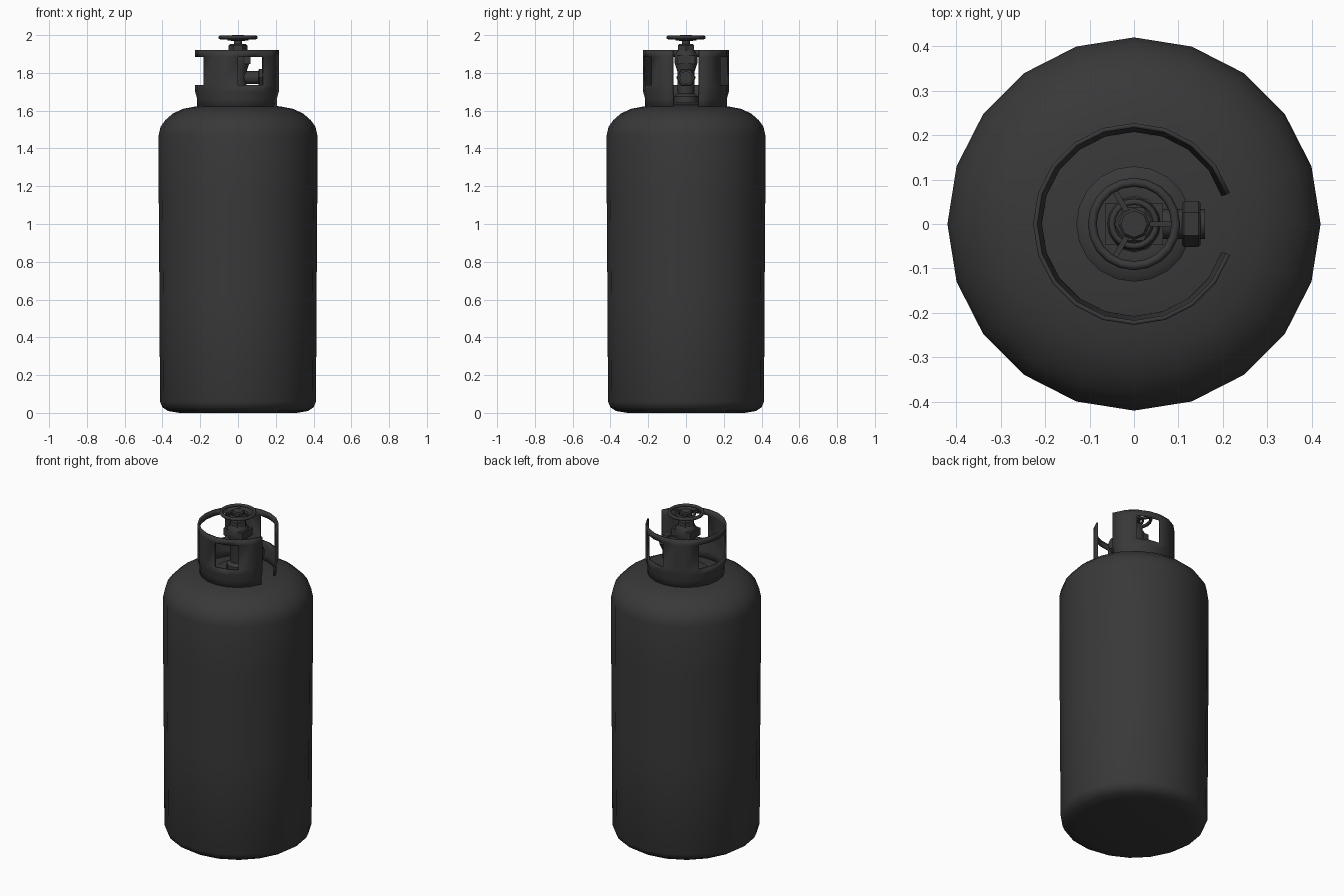
import bpy, bmesh, math
from mathutils import Matrix, Vector

cube = bpy.data.objects.get("Cube")
if cube:
    bpy.data.objects.remove(cube, do_unlink=True)

paint = bpy.data.materials.new("dark_grey_paint")
paint.use_nodes = True
colour = (0.04, 0.04, 0.04, 1)
paint.diffuse_color = colour
paint.node_tree.nodes["Principled BSDF"].inputs["Base Color"].default_value = colour


def finish(name, bm, angle=40):
    """Turn a bmesh into a painted object, smooth up to the given angle."""
    bmesh.ops.recalc_face_normals(bm, faces=bm.faces)
    mesh = bpy.data.meshes.new(name)
    bm.to_mesh(mesh)
    bm.free()
    obj = bpy.data.objects.new(name, mesh)
    bpy.context.collection.objects.link(obj)
    mesh.materials.append(paint)
    bpy.ops.object.select_all(action="DESELECT")
    obj.select_set(True)
    bpy.context.view_layer.objects.active = obj
    bpy.ops.object.shade_smooth_by_angle(angle=math.radians(angle))
    return obj


def lathe(name, profile, sides, matrix=Matrix(), turn=0.0, angle=40):
    """Revolve (radius, height) points about z and cap both ends."""
    bm = bmesh.new()
    rings = []
    for r, z in profile:
        rings.append([bm.verts.new((r * math.cos(a), r * math.sin(a), z))
                      for a in (turn + math.tau * i / sides for i in range(sides))])
    for low, high in zip(rings, rings[1:]):
        for i in range(sides):
            j = (i + 1) % sides
            bm.faces.new((low[i], low[j], high[j], high[i]))
    bm.faces.new(rings[0])
    bm.faces.new(rings[-1])
    bm.transform(matrix)
    return finish(name, bm, angle)


def torus(name, radius, thick, z, sides=20, ring=8):
    bm = bmesh.new()
    loops = []
    for i in range(sides):
        a = math.tau * i / sides
        loops.append([])
        for k in range(ring):
            b = math.tau * k / ring
            r = radius + thick * math.cos(b)
            loops[-1].append(bm.verts.new((r * math.cos(a), r * math.sin(a), z + thick * math.sin(b))))
    for i in range(sides):
        p, q = loops[i], loops[(i + 1) % sides]
        for k in range(ring):
            m = (k + 1) % ring
            bm.faces.new((p[k], q[k], q[m], p[m]))
    return finish(name, bm, 60)


def box(name, centre, size, spin=0.0):
    bm = bmesh.new()
    bmesh.ops.create_cube(bm, size=1)
    bm.transform(Matrix.Rotation(spin, 4, "Z") @ Matrix.Translation(Vector(centre))
                 @ Matrix.Diagonal((*size, 1)))
    return finish(name, bm, 30)


# Tank with rounded foot and shoulder
lathe("tank_body", [(0.31, 0), (0.37, 0.01), (0.4, 0.03), (0.413, 0.06), (0.416, 0.62),
                    (0.42, 1.17), (0.42, 1.47), (0.41, 1.515), (0.385, 1.55), (0.345, 1.585),
                    (0.29, 1.61), (0.22, 1.623), (0.13, 1.63)], 20, angle=50)

# Collar guard: open on the left, with three hand windows
step = math.radians(18)
levels = [(0.217, 1.6), (0.217, 1.665), (0.227, 1.7), (0.227, 1.735), (0.227, 1.885), (0.227, 1.92)]
window_row = 3
window_columns = {3, 4, 8, 9, 10, 11, 15, 16}
bm = bmesh.new()
grid = [[bm.verts.new((r * math.cos(i * step), r * math.sin(i * step), z)) for i in range(1, 20)]
        for r, z in levels]
for row in range(len(levels) - 1):
    for col in range(18):
        if row == window_row and col + 1 in window_columns:
            continue
        bm.faces.new((grid[row][col], grid[row][col + 1], grid[row + 1][col + 1], grid[row + 1][col]))
collar = finish("collar_guard", bm, 35)
wall = collar.modifiers.new("wall", "SOLIDIFY")
wall.thickness = 0.01
wall.offset = -1

# Valve: flange, foot, body and bonnet
lathe("valve_flange", [(0.13, 1.62), (0.13, 1.635), (0.115, 1.645), (0.07, 1.645)], 20)
lathe("valve_foot", [(0.064, 1.63), (0.064, 1.675), (0.045, 1.69)], 12)
lathe("valve_body", [(0.042, 1.68), (0.046, 1.72), (0.046, 1.81), (0.06, 1.85),
                     (0.06, 1.895), (0.05, 1.91), (0.046, 1.92)], 16)
box("valve_block", (0, 0, 1.87), (0.13, 0.095, 0.045))
lathe("bonnet_nut", [(0.05, 1.915), (0.05, 1.945), (0.043, 1.952)], 6, angle=25)
lathe("valve_stem", [(0.022, 1.945), (0.022, 1.99)], 12)

# Side outlet pointing left
sideways = Matrix.Translation((0, 0, 1.775)) @ Matrix.Rotation(math.pi / 2, 4, "Y")
lathe("outlet_pipe", [(0.034, 0), (0.034, 0.16)], 12, sideways)
lathe("outlet_nut", [(0.046, 0.108), (0.052, 0.113), (0.052, 0.145), (0.046, 0.15)], 6,
      sideways, turn=math.pi / 6, angle=20)

# Hand wheel with three spokes
torus("wheel_rim", 0.094, 0.01, 1.988)
torus("wheel_hub_ring", 0.05, 0.007, 1.978)
lathe("wheel_hub", [(0.036, 1.968), (0.036, 1.994), (0.03, 2.0)], 8, angle=25)
for n in range(3):
    box(f"wheel_spoke_{n + 1}", (0.06, 0, 1.984), (0.068, 0.012, 0.012), n * math.tau / 3)
